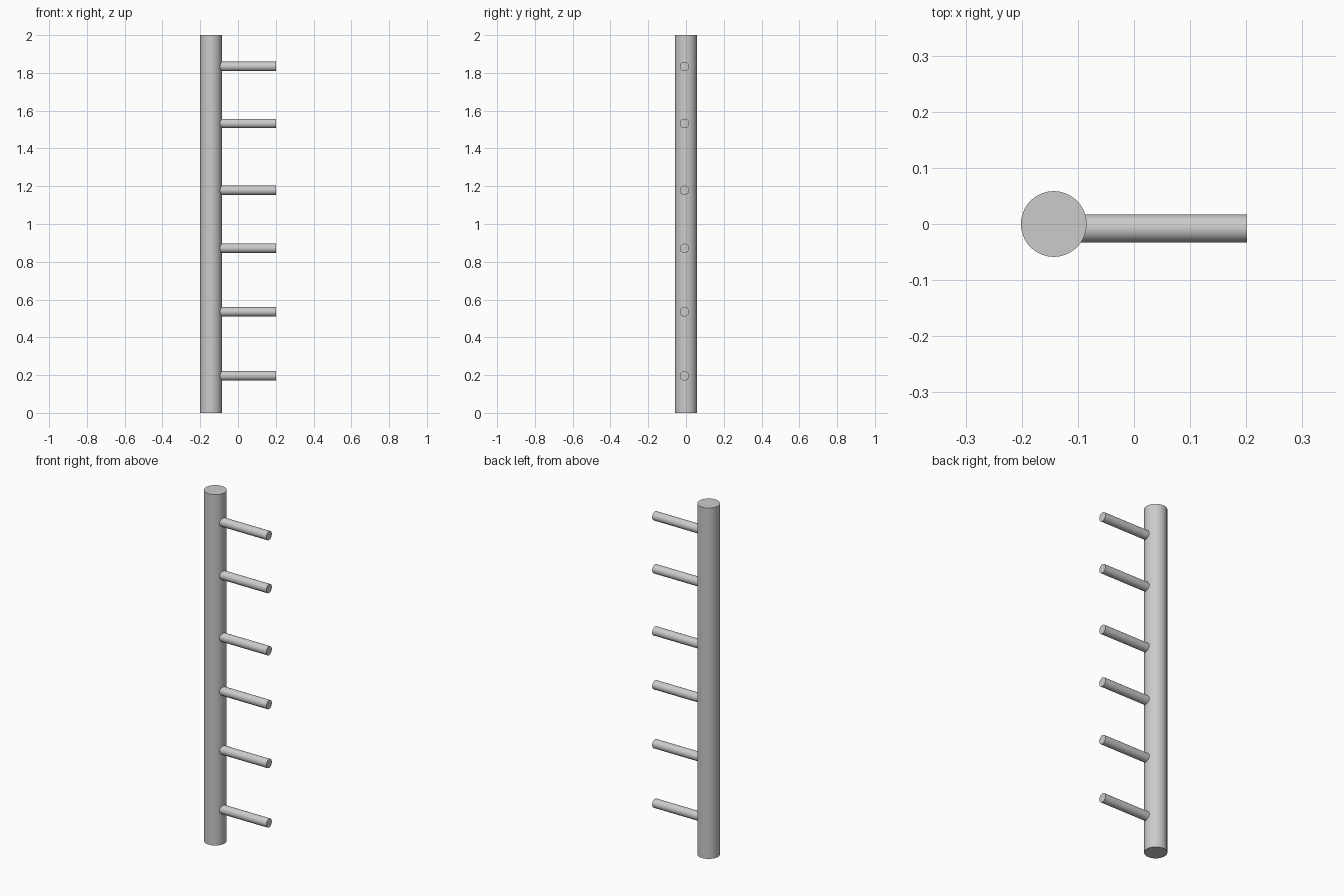
import bpy
import math

if "Cube" in bpy.data.objects:
    bpy.data.objects.remove(bpy.data.objects["Cube"])

POST_X, POST_R = -0.143, 0.0585
PEG_Y, PEG_R, PEG_END = -0.008, 0.025, 0.2015


def cylinder(name, radius, length, location, rotation=(0, 0, 0), sides=48):
    bpy.ops.mesh.primitive_cylinder_add(vertices=sides, radius=radius, depth=length,
                                        location=location, rotation=rotation)
    obj = bpy.context.object
    obj.name = name
    bpy.ops.object.shade_smooth_by_angle(angle=math.radians(30))
    return obj


# Upright post
cylinder("post", POST_R, 2.0, (POST_X, 0, 1.0), sides=64)

# Unevenly spaced pegs, rooted inside the post
peg_length = PEG_END - POST_X
for i, z in enumerate((0.196, 0.535, 0.871, 1.178, 1.532, 1.834), 1):
    cylinder(f"peg_{i}", PEG_R, peg_length,
             (POST_X + peg_length / 2, PEG_Y, z), (0, math.pi / 2, 0), sides=32)
